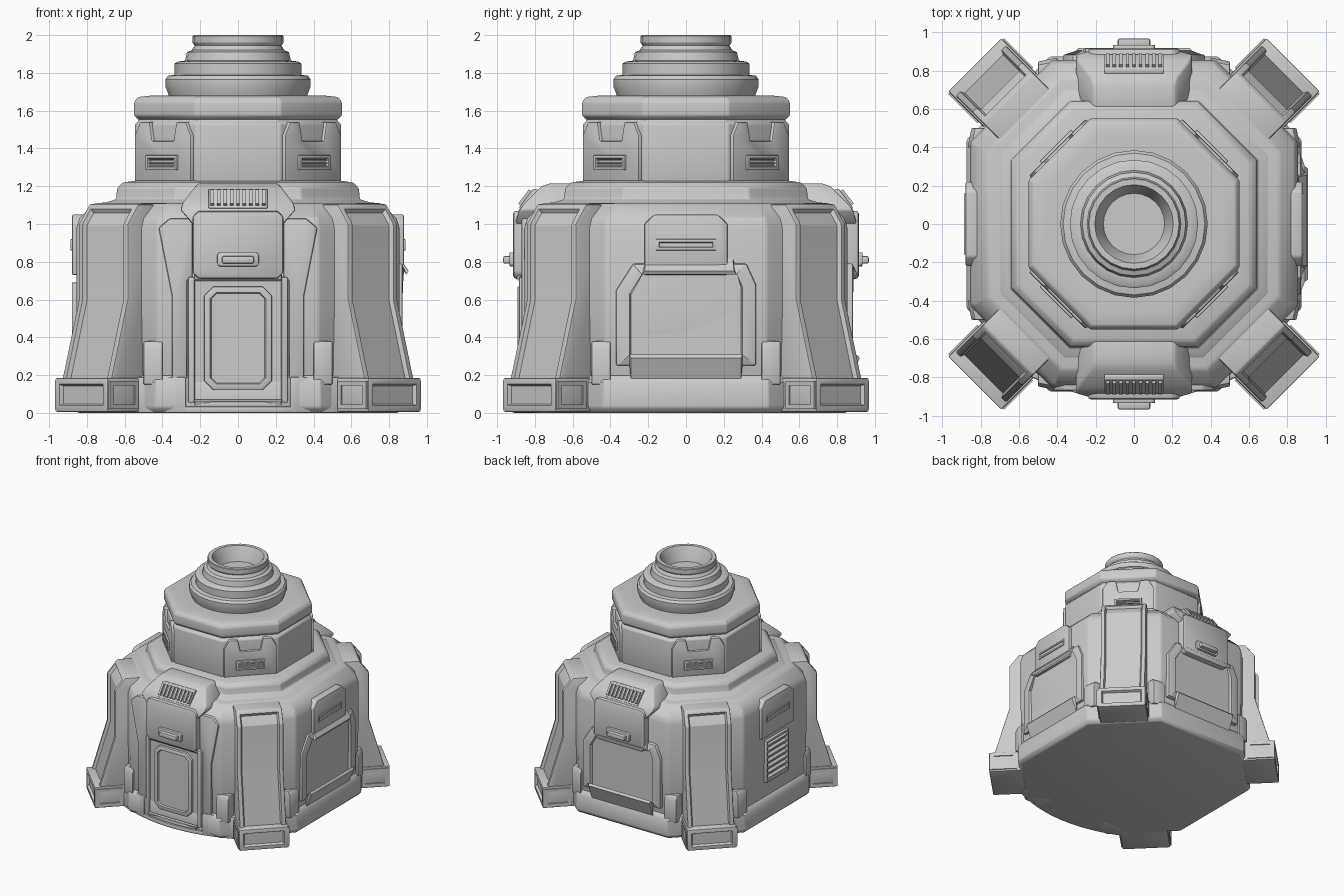
import bpy, bmesh, math
from mathutils import Matrix

if "Cube" in bpy.data.objects:
    bpy.data.objects.remove(bpy.data.objects["Cube"])

FRONT, RIGHT, BACK, LEFT = 0, 90, 180, 270
DIAGONALS = (45, 135, 225, 315)


def finish(name, bm, angle=0, bevel=0.0, inset=None):
    """Bevel sharp edges, sink the outward (-y) faces, turn about z and link."""
    bmesh.ops.recalc_face_normals(bm, faces=bm.faces[:])
    if bevel:
        es = [e for e in bm.edges if len(e.link_faces) == 2 and e.calc_face_angle(0) > 0.6]
        bmesh.ops.bevel(bm, geom=es, offset=bevel, segments=2, profile=0.5,
                        affect='EDGES', clamp_overlap=True)
    if inset:
        bm.normal_update()
        fs = [f for f in bm.faces if f.normal.y < -0.75 and abs(f.normal.x) < 0.3 and f.calc_area() > 0.003]
        bmesh.ops.inset_region(bm, faces=fs, thickness=inset[0], depth=0, use_even_offset=True)
        bmesh.ops.inset_region(bm, faces=fs, thickness=inset[1] * 0.5, depth=-inset[1], use_even_offset=True)
    bm.transform(Matrix.Rotation(math.radians(angle), 4, 'Z'))
    me = bpy.data.meshes.new(name)
    bm.to_mesh(me)
    bm.free()
    me.shade_smooth()
    me.set_sharp_from_angle(angle=math.radians(32))
    ob = bpy.data.objects.new(name, me)
    bpy.context.collection.objects.link(ob)
    return ob


def loft(name, rings, angle=0, bevel=0.0, inset=None):
    """Skin closed rings of equal point count and cap both ends."""
    bm = bmesh.new()
    rows = [[bm.verts.new(p) for p in r] for r in rings]
    n = len(rows[0])
    for a, b in zip(rows, rows[1:]):
        for i in range(n):
            bm.faces.new((a[i], a[(i + 1) % n], b[(i + 1) % n], b[i]))
    bm.faces.new(rows[0][::-1])
    bm.faces.new(rows[-1])
    return finish(name, bm, angle, bevel, inset)


def octagon(h, k, z):
    c = h * k
    return [(h, -c, z), (h, c, z), (c, h, z), (-c, h, z), (-h, c, z), (-h, -c, z), (-c, -h, z), (c, -h, z)]


def circle(r, z, n=24):
    return [(r * math.cos(math.tau * i / n), r * math.sin(math.tau * i / n), z) for i in range(n)]


def plate(name, outline, inner, outer, angle=0, bevel=0.01, inset=None):
    """Outline in (x, z), extruded outwards from the wall."""
    return loft(name, [[(x, -d, z) for x, z in outline] for d in (inner, outer)], angle, bevel, inset)


def strut(name, profile, half, angle=0, bevel=0.01, inset=None):
    """Side profile in (outward, z), extruded across its width."""
    return loft(name, [[(x, -o, z) for o, z in profile] for x in (-half, half)], angle, bevel, inset)


def rect(x0, x1, z0, z1, c=0.0):
    if not c:
        return [(x0, z0), (x1, z0), (x1, z1), (x0, z1)]
    return [(x0 + c, z0), (x1 - c, z0), (x1, z0 + c), (x1, z1 - c),
            (x1 - c, z1), (x0 + c, z1), (x0, z1 - c), (x0, z0 + c)]


def louvre(name, w, z0, z1, out, count, angle):
    """Sunken frame with horizontal slats."""
    plate(name + "_frame", rect(-w, w, z0, z1), out - 0.05, out + 0.015, angle, 0.004, (0.012, 0.025))
    step = (z1 - z0 - 0.03) / count
    for i in range(count):
        z = z0 + 0.015 + step * i
        strut(name + "_slat", [(out - 0.02, z), (out + 0.01, z + step * 0.15),
                               (out + 0.01, z + step * 0.45), (out - 0.02, z + step * 0.8)],
              w - 0.014, angle, 0)


# Base skirt, main hull and stepped roof
loft("base_skirt", [octagon(h, 0.5, z) for h, z in ((0.85, 0), (0.875, 0.03), (0.875, 0.16), (0.85, 0.2))], bevel=0.01)
loft("main_hull", [octagon(h, 0.5, z) for h, z in
                   ((0.845, 0.15), (0.855, 0.55), (0.855, 0.98), (0.84, 1.03), (0.76, 1.11), (0.6, 1.12))], bevel=0.015)
loft("roof_step", [octagon(h, 0.52, z) for h, z in
                   ((0.70, 1.09), (0.70, 1.115), (0.645, 1.13), (0.64, 1.19), (0.61, 1.22), (0.5, 1.235))], bevel=0.01)

# Upper drum, rim and ringed chimney
K = math.tan(math.pi / 8)
loft("upper_drum", [octagon(h, K, z) for h, z in ((0.545, 1.2), (0.545, 1.53), (0.525, 1.545), (0.525, 1.6))], bevel=0.008)
loft("drum_rim", [octagon(h, K, z) for h, z in
                  ((0.525, 1.55), (0.55, 1.575), (0.55, 1.645), (0.53, 1.672), (0.46, 1.68), (0.36, 1.675))], bevel=0.008)
loft("chimney", [circle(r, z) for r, z in
                 ((0.36, 1.65), (0.37, 1.69), (0.385, 1.73), (0.385, 1.765), (0.37, 1.785), (0.335, 1.79),
                  (0.335, 1.85), (0.32, 1.86), (0.28, 1.865), (0.27, 1.91), (0.245, 1.92), (0.23, 1.945), (0.24, 1.96),
                  (0.24, 1.995), (0.235, 2.0), (0.205, 2.0), (0.19, 1.97), (0.16, 1.88))])

# Four diagonal legs with feet, and the drum pods above them
for a in DIAGONALS:
    strut("leg", [(0.7, 0.02), (1.13, 0.02), (1.13, 0.19), (1.01, 0.6), (1.01, 1.0), (0.93, 1.105), (0.7, 1.105)],
          0.185, a, 0.01, (0.022, 0.022))
    strut("foot", rect(0.8, 1.174, 0.005, 0.185), 0.196, a, 0.008, (0.025, 0.02))
    for s in (-1, 1):
        x0, x1 = sorted((s * 0.19, s * 0.205))
        for o0, o1, z0, z1 in ((0.95, 0.975, 0.02, 0.17), (1.135, 1.165, 0.02, 0.17),
                               (0.975, 1.135, 0.02, 0.045), (0.975, 1.135, 0.145, 0.17)):
            plate("foot_side_frame", rect(x0, x1, z0, z1), o0, o1, a, 0)
    plate("drum_pod", [(-0.21, 1.22), (0.21, 1.22), (0.21, 1.47), (0.17, 1.54), (0.1, 1.54), (0.08, 1.44),
                       (-0.08, 1.44), (-0.1, 1.54), (-0.17, 1.54), (-0.21, 1.47)], 0.5, 0.565, a, 0.008)
    louvre("pod_vent", 0.115, 1.285, 1.365, 0.565, 3, a)

# Front and back hoods: lamp box, sloping cowl with a toothed grille
for a in (FRONT, BACK):
    plate("hood_box", rect(-0.24, 0.24, 0.71, 1.07, 0.03), 0.8, 0.915, a, 0.015)
    loft("hood_cowl", [[(-w, -i, z), (w, -i, z), (w, -o, z), (-w, -o, z)] for w, i, o, z in
                       ((0.24, 0.7, 0.905, 1.0), (0.305, 0.7, 0.885, 1.075), (0.29, 0.64, 0.85, 1.115),
                        (0.225, 0.6, 0.765, 1.2), (0.21, 0.6, 0.72, 1.215))], a, 0.01)
    strut("grille_back", [(0.79, 1.185), (0.81, 1.185), (0.885, 1.085), (0.86, 1.07), (0.77, 1.17)], 0.155, a, 0.003, )
    for i in range(9):
        bm = bmesh.new()
        x = -0.136 + i * 0.034
        bmesh.ops.create_cube(bm, size=1, matrix=Matrix.Translation((x, -0.85, 1.138)) @
                              Matrix.Rotation(math.radians(-37), 4, 'X') @ Matrix.Diagonal((0.018, 0.025, 0.095, 1)))
        finish("grille_tooth", bm, a)
    plate("lamp_mount", rect(-0.11, 0.11, 0.775, 0.85, 0.012), 0.9, 0.935, a, 0.006)
    plate("lamp", rect(-0.085, 0.085, 0.79, 0.83), 0.92, 0.968, a, 0.01)

# Front door, frame and curved threshold
plate("door_frame", rect(-0.265, 0.265, 0.05, 0.72), 0.8, 0.885, FRONT, 0.012, (0.02, 0.012))
plate("door_leaf", rect(-0.18, 0.18, 0.12, 0.67, 0.05), 0.8, 0.893, FRONT, 0.008, (0.025, 0.012))


def curved_base(name, x0, x1, z0, z1, grow=0.0):
    pts = [(x0 + (x1 - x0) * i / 8) for i in range(9)]
    plan = [(x, -0.92 - grow + 0.42 * x * x) for x in pts] + [(x1, -0.7), (x0, -0.7)]
    loft(name, [[(x, y, z) for x, y in plan] for z in (z0, z1)], bevel=0.01)


curved_base("threshold_low", -0.29, 0.29, 0.0, 0.035)
curved_base("threshold_high", -0.27, 0.27, 0.03, 0.06, -0.012)
for s in (-1, 1):
    curved_base("front_skirt", *sorted((s * 0.275, s * 0.56)), 0.0, 0.19)
    plate("door_pilaster", [(s * 0.27, 0.18), (s * 0.35, 0.18), (s * 0.35, 0.62), (s * 0.42, 0.98),
                            (s * 0.36, 1.03), (s * 0.24, 1.03), (s * 0.24, 0.72), (s * 0.27, 0.7)], 0.8, 0.87, FRONT)

# Back and right wall panels
PANEL = [(-0.37, 0.25), (0.37, 0.25), (0.37, 0.68), (0.32, 0.79), (-0.28, 0.79), (-0.37, 0.65)]
for a in (BACK, RIGHT):
    plate("wall_panel", PANEL, 0.8, 0.885 if a == BACK else 0.872, a, 0.01, (0.06, 0.02))

# Side slot boxes; louvred vent on the left only
for a in (RIGHT, LEFT):
    plate("slot_box", [(-0.22, 0.73), (0.22, 0.73), (0.22, 1.0), (0.17, 1.05), (-0.17, 1.05), (-0.22, 1.0)],
          0.8, 0.88, a, 0.01)
    plate("slot_frame", rect(-0.16, 0.16, 0.86, 0.92), 0.85, 0.887, a, 0.004, (0.012, 0.015))
louvre("side_vent", 0.15, 0.33, 0.69, 0.865, 7, LEFT)

# Small wedges at the foot of the walls beside the legs
for a in (FRONT, RIGHT, BACK, LEFT):
    for s in (-1, 1):
        loft("wall_wedge", [[(s * 0.4, -0.8, z), (s * 0.5, -0.75, z), (s * 0.5, -o + 0.02, z), (s * 0.4, -o, z)]
                            for o, z in ((0.868, 0.15), (0.868, 0.34), (0.85, 0.38))], a, 0.006)
